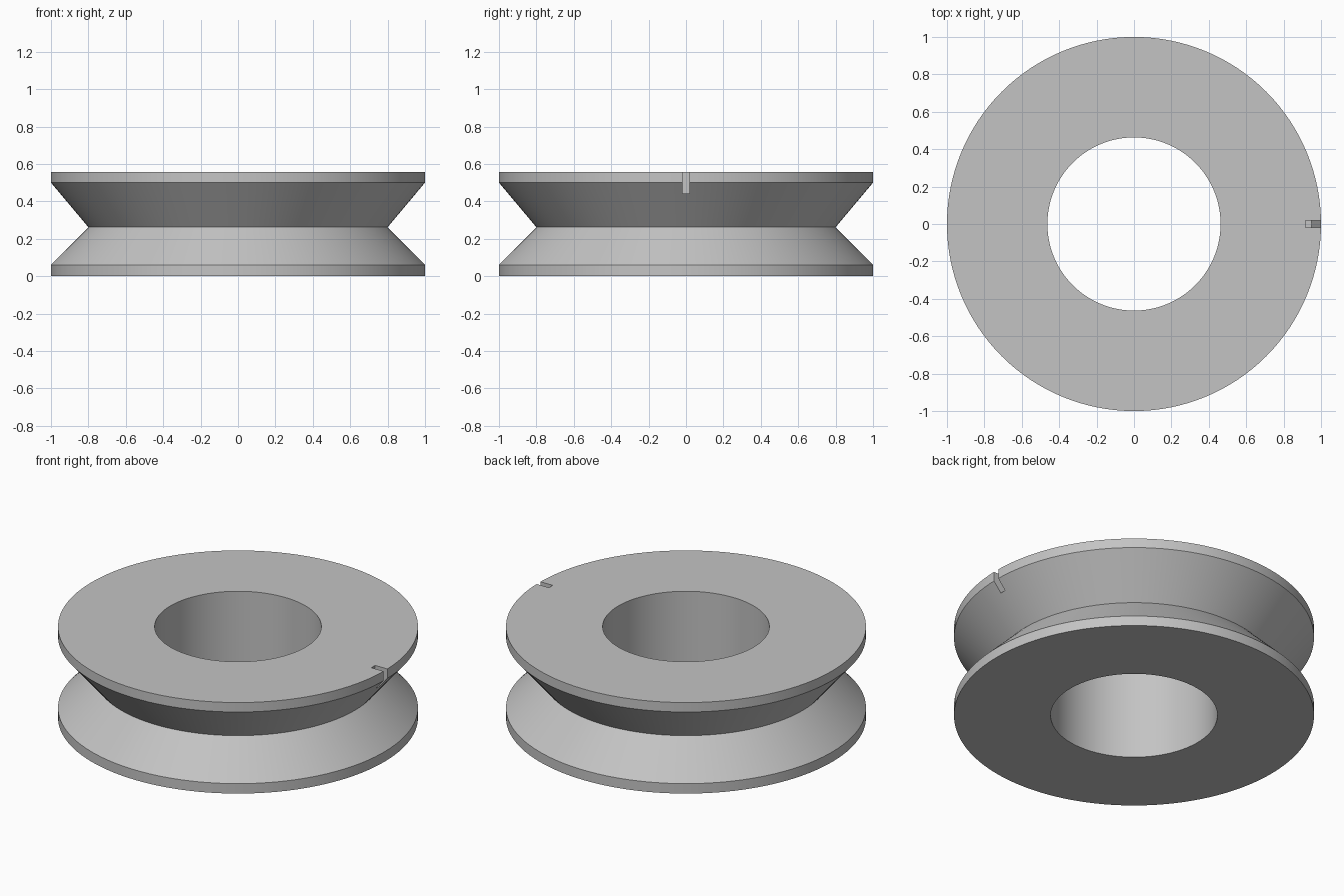
import bpy
import bmesh
import math

old = bpy.data.objects.get("Cube")
if old:
    bpy.data.objects.remove(old, do_unlink=True)

# Single grey material
grey = bpy.data.materials.new("plain grey")
grey.use_nodes = True
colour = (0.55, 0.55, 0.55, 1)
grey.diffuse_color = colour
grey.node_tree.nodes["Principled BSDF"].inputs["Base Color"].default_value = colour

SEGMENTS = 128
HEIGHT = 0.558
BORE = 0.463


def add_object(name, bm):
    bmesh.ops.recalc_face_normals(bm, faces=bm.faces)
    mesh = bpy.data.meshes.new(name)
    bm.to_mesh(mesh)
    bm.free()
    mesh.materials.append(grey)
    obj = bpy.data.objects.new(name, mesh)
    bpy.context.collection.objects.link(obj)
    return obj


# Grooved ring: a closed (radius, height) section revolved about z
section = [(BORE, 0), (1, 0), (1, 0.061), (0.8, 0.262),
           (1, 0.5), (1, HEIGHT), (BORE, HEIGHT)]
bm = bmesh.new()
rings = []
for i in range(SEGMENTS):
    a = math.tau * i / SEGMENTS
    rings.append([bm.verts.new((r * math.cos(a), r * math.sin(a), z)) for r, z in section])
for i, ring in enumerate(rings):
    following = rings[(i + 1) % SEGMENTS]
    for j in range(len(section)):
        k = (j + 1) % len(section)
        bm.faces.new((ring[j], following[j], following[k], ring[k]))
pulley = add_object("grooved_ring", bm)

# Index notch through the upper rim on the +x side
bm = bmesh.new()
bmesh.ops.create_cube(bm, size=1)
bmesh.ops.scale(bm, vec=(0.2, 0.037, 0.2), verts=bm.verts)
bmesh.ops.translate(bm, vec=(1.017, 0, 0.541), verts=bm.verts)
cutter = add_object("notch_cutter", bm)
cutter.hide_render = True

cut = pulley.modifiers.new("notch", "BOOLEAN")
cut.operation = "DIFFERENCE"
cut.solver = "EXACT"
cut.object = cutter

bpy.ops.object.select_all(action="DESELECT")
pulley.select_set(True)
bpy.context.view_layer.objects.active = pulley
bpy.ops.object.modifier_apply(modifier=cut.name)
bpy.data.objects.remove(cutter, do_unlink=True)
bpy.ops.object.shade_smooth_by_angle(angle=math.radians(30))
